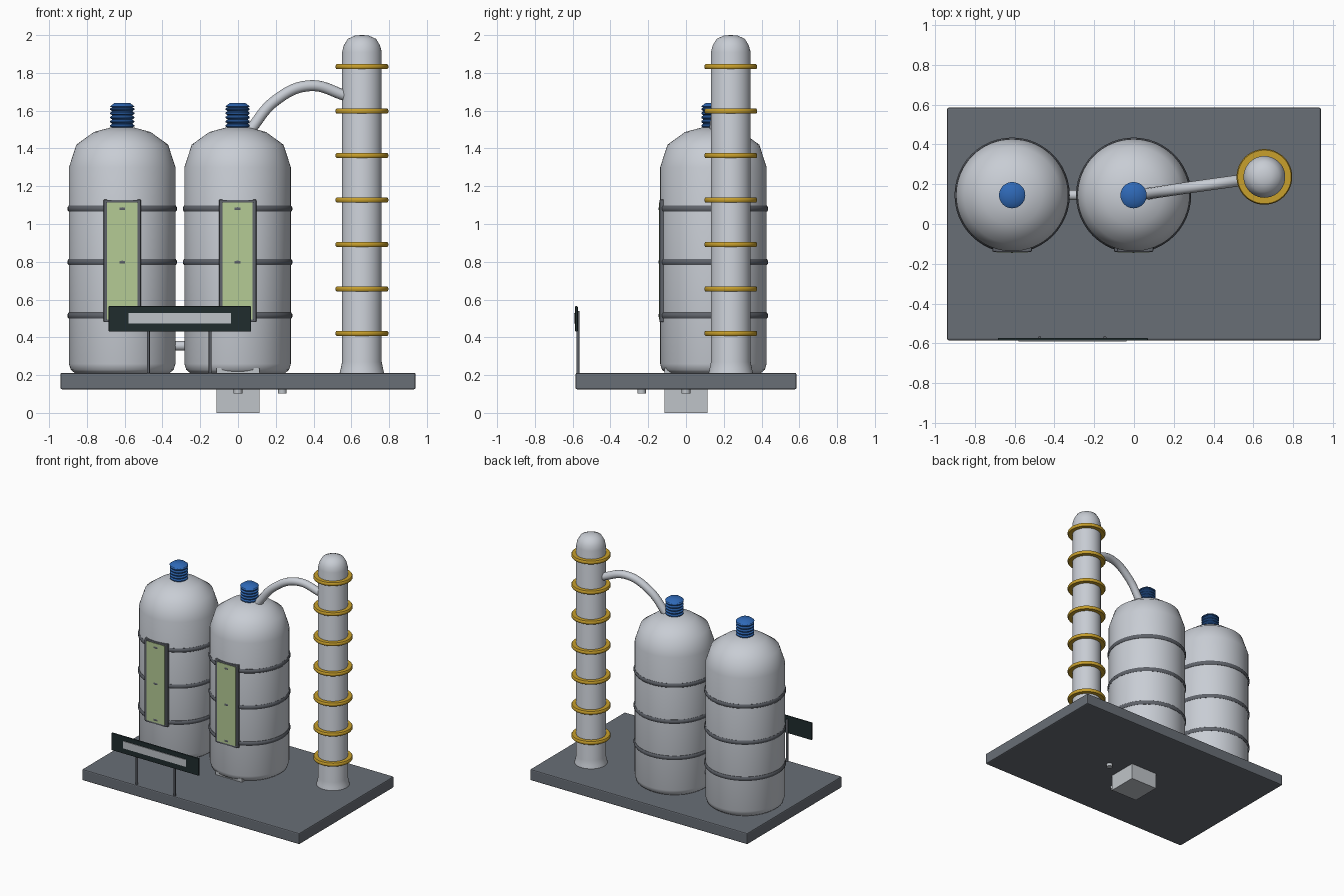
import bpy
import bmesh
from math import pi
from mathutils import Vector

cube = bpy.data.objects.get("Cube")
if cube:
    bpy.data.objects.remove(cube, do_unlink=True)


def material(name, r, g, b):
    m = bpy.data.materials.new(name)
    m.use_nodes = True
    m.diffuse_color = (r, g, b, 1)
    bsdf = m.node_tree.nodes["Principled BSDF"]
    bsdf.inputs["Base Color"].default_value = (r, g, b, 1)
    bsdf.inputs["Roughness"].default_value = 0.6
    return m


STEEL = material("pale steel", 0.58, 0.61, 0.66)
SLATE = material("slate grey", 0.14, 0.156, 0.18)
BAND = material("dark band grey", 0.115, 0.125, 0.145)
GOLD = material("gold", 0.58, 0.35, 0.025)
BLUE = material("valve blue", 0.028, 0.14, 0.47)
GREEN = material("gauge green", 0.46, 0.60, 0.30)
DARK = material("sign black", 0.014, 0.025, 0.027)
PLATE = material("sign plate grey", 0.52, 0.55, 0.58)


def finish(bm, name, mat, smooth=True):
    bmesh.ops.recalc_face_normals(bm, faces=bm.faces)
    mesh = bpy.data.meshes.new(name)
    bm.to_mesh(mesh)
    bm.free()
    mesh.materials.append(mat)
    ob = bpy.data.objects.new(name, mesh)
    bpy.context.collection.objects.link(ob)
    if smooth:
        bpy.ops.object.select_all(action="DESELECT")
        ob.select_set(True)
        bpy.context.view_layer.objects.active = ob
        bpy.ops.object.shade_smooth_by_angle(angle=0.75)
    return ob


def lathe(name, mat, profile, x, y, steps=48, closed=False):
    """Spin a (radius, height) profile around a vertical axis."""
    bm = bmesh.new()
    verts = [bm.verts.new((x + r, y, z)) for r, z in profile]
    pairs = list(zip(verts, verts[1:]))
    if closed:
        pairs.append((verts[-1], verts[0]))
    edges = [bm.edges.new(p) for p in pairs]
    bmesh.ops.spin(bm, geom=verts + edges, cent=(x, y, 0), axis=(0, 0, 1),
                   angle=2 * pi, steps=steps)
    bmesh.ops.remove_doubles(bm, verts=bm.verts, dist=0.0002)
    return finish(bm, name, mat)


def box(name, mat, x, y, z, bevel=0.0):
    """Box from (min, max) ranges."""
    bm = bmesh.new()
    bmesh.ops.create_cube(bm, size=1)
    for v in bm.verts:
        v.co = Vector([(a + b) / 2 + c * (b - a) for (a, b), c in zip((x, y, z), v.co)])
    if bevel:
        bmesh.ops.bevel(bm, geom=bm.edges[:], offset=bevel, segments=2,
                        profile=0.5, affect="EDGES")
    return finish(bm, name, mat, smooth=False)


def rod(name, mat, radius, x, y, z0, z1):
    return lathe(name, mat, [(0, z0), (radius, z0), (radius, z1), (0, z1)], x, y, 16)


def ring(name, mat, inner, outer, half, x, y, z):
    e = half * 0.4
    return lathe(name, mat, [(inner, z - half), (outer - e, z - half), (outer, z - e),
                             (outer, z + e), (outer - e, z + half), (inner, z + half)],
                 x, y, 48, closed=True)


def tube(name, mat, radius, points):
    curve = bpy.data.curves.new(name, "CURVE")
    curve.dimensions = "3D"
    curve.bevel_depth = radius
    curve.bevel_resolution = 4
    curve.use_fill_caps = True
    spline = curve.splines.new("BEZIER")
    spline.bezier_points.add(len(points) - 1)
    for bp, co in zip(spline.bezier_points, points):
        bp.co = co
        bp.handle_left_type = bp.handle_right_type = "AUTO"
    curve.materials.append(mat)
    ob = bpy.data.objects.new(name, curve)
    bpy.context.collection.objects.link(ob)
    return ob


# Base slab, with the mounting block and pegs below it
box("base_slab", SLATE, (-0.94, 0.94), (-0.585, 0.585), (0.125, 0.212), 0.008)
box("mounting_block", PLATE, (-0.115, 0.115), (-0.115, 0.115), (0, 0.237))
rod("side_peg", PLATE, 0.023, 0.235, 0, 0.102, 0.14)
rod("front_peg", PLATE, 0.023, 0, -0.235, 0.102, 0.14)

# Two tanks with bands, ribbed valve caps and gauge windows
TY = 0.145
for side, x in (("right", -0.613), ("left", -0.002)):
    lathe(side + "_tank", STEEL,
          [(0, 0.21), (0.25, 0.21), (0.272, 0.228), (0.282, 0.26), (0.282, 1.3),
           (0.243, 1.42), (0.15, 1.487), (0.065, 1.51), (0, 1.512)], x, TY, 64)
    for i in range(3):
        ring(f"{side}_tank_band_{i}", BAND, 0.27, 0.29, 0.016, x, TY, 0.515 + i * 0.283)

    cap = [(0, 1.5), (0.054, 1.5)]
    for i in range(5):
        z = 1.51 + i * 0.022
        cap += [(0.054, z), (0.064, z + 0.007), (0.064, z + 0.013), (0.054, z + 0.02)]
    cap += [(0.066, 1.622), (0.042, 1.64), (0, 1.641)]
    lathe(side + "_valve_cap", BLUE, cap, x, TY, 32)

    for name, dx in (("right", -0.0885), ("left", 0.0885)):
        box(f"{side}_gauge_{name}_frame", BAND, (x + dx - 0.0105, x + dx + 0.0105),
            (-0.14, -0.09), (0.48, 1.13), 0.006)
    for name, z in (("bottom", 0.48), ("top", 1.112)):
        box(f"{side}_gauge_{name}_frame", BAND, (x - 0.085, x + 0.085),
            (-0.141, -0.09), (z, z + 0.016), 0.004)
    box(side + "_gauge_glass", GREEN, (x - 0.08, x + 0.08), (-0.144, -0.1), (0.495, 1.114))

# Short pipe joining the tanks
tube("tank_link_pipe", STEEL, 0.025, [(-0.36, TY, 0.355), (-0.25, TY, 0.355)])

# Tall column with its rings
CX, CY = 0.656, 0.237
lathe("column", STEEL,
      [(0, 0.21), (0.118, 0.21), (0.112, 0.235), (0.105, 0.27), (0.105, 1.91),
       (0.096, 1.945), (0.075, 1.98), (0.035, 1.998), (0, 2.0)], CX, CY, 40)
for i in range(7):
    ring(f"column_ring_{i}", GOLD, 0.1, 0.14, 0.013, CX, CY, 0.421 + i * 0.2353)

# Arched pipe from tank to column
tube("arched_pipe", STEEL, 0.029,
     [(0.055, 0.15, 1.485), (0.2, 0.172, 1.655), (0.38, 0.198, 1.732),
      (0.575, 0.225, 1.678)])

# Sign board on two posts
box("sign_board", DARK, (-0.685, 0.07), (-0.587, -0.573), (0.43, 0.565), 0.004)
box("sign_plate", PLATE, (-0.58, -0.037), (-0.592, -0.585), (0.474, 0.53))
for name, x in (("right", -0.475), ("left", -0.147)):
    rod(name + "_sign_post", BAND, 0.008, x, -0.572, 0.2, 0.54)
